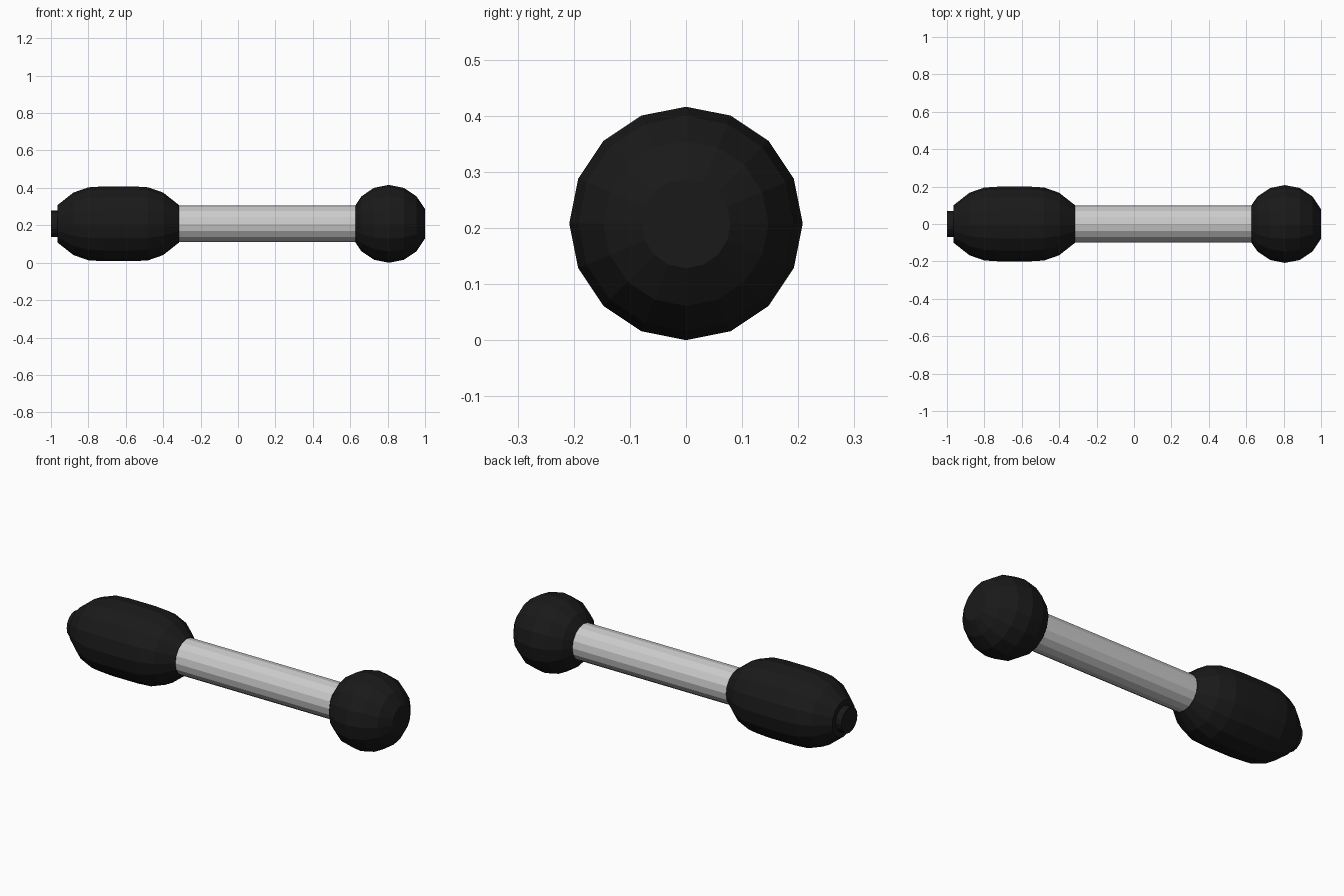
import bpy, bmesh
from math import sin, cos, pi, radians

if "Cube" in bpy.data.objects:
    bpy.data.objects.remove(bpy.data.objects["Cube"])

SIDES = 16
AXIS_Z = 0.208

black = bpy.data.materials.new("black_rubber")
black.diffuse_color = (0.01, 0.01, 0.01, 1)
black.use_nodes = True
black.node_tree.nodes["Principled BSDF"].inputs["Base Color"].default_value = black.diffuse_color


def lathe(name, profile, mat=None):
    """Revolve (x, radius) points around the long axis, with flat end caps."""
    bm = bmesh.new()
    rings = [[bm.verts.new((x, r * cos(2 * pi * i / SIDES), AXIS_Z + r * sin(2 * pi * i / SIDES)))
              for i in range(SIDES)] for x, r in profile]
    for a, b in zip(rings, rings[1:]):
        for i in range(SIDES):
            j = (i + 1) % SIDES
            bm.faces.new((a[i], a[j], b[j], b[i]))
    bm.faces.new(rings[0])
    bm.faces.new(rings[-1])
    bmesh.ops.recalc_face_normals(bm, faces=bm.faces[:])
    me = bpy.data.meshes.new(name)
    bm.to_mesh(me)
    bm.free()
    ob = bpy.data.objects.new(name, me)
    bpy.context.collection.objects.link(ob)
    if mat:
        me.materials.append(mat)
    return ob


# Bare metal tube
lathe("shaft", [(-0.315, 0.098), (0.63, 0.098)])

# Ball with flattened poles
R, CX = 0.208, 0.807
lathe("ball_end", [(CX - R * cos(radians(a)), R * sin(radians(a)))
                   for a in [22.5 * k for k in range(1, 8)]], black)

# Barrel-shaped grip, symmetric about its middle
half = [(0.325, 0.1), (0.24, 0.167), (0.16, 0.195), (0.08, 0.2)]
MID = -0.64
lathe("grip", [(MID - d, r) for d, r in half] + [(MID + d, r) for d, r in reversed(half)], black)

# Small button on the grip end
lathe("end_button", [(-1.0, 0.07), (-0.95, 0.07)], black)
